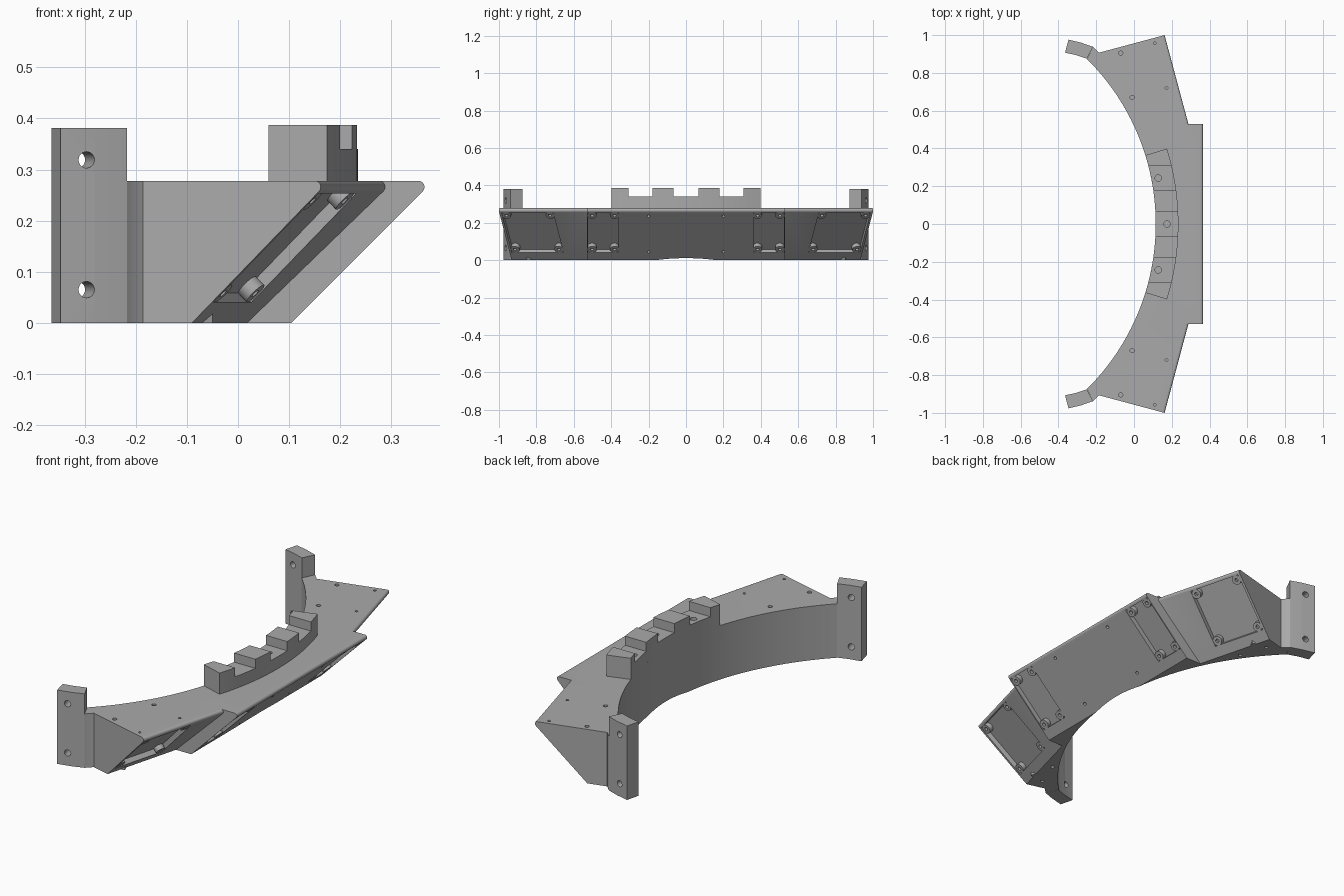
import bpy, bmesh, math
from mathutils import Vector

if "Cube" in bpy.data.objects:
    bpy.data.objects.remove(bpy.data.objects["Cube"])

grey = bpy.data.materials.new("plain_grey")
grey.use_nodes = True
COLOUR = (0.4, 0.4, 0.4, 1)
grey.diffuse_color = COLOUR
grey.node_tree.nodes["Principled BSDF"].inputs["Base Color"].default_value = COLOUR

TOP = 0.278                    # height of the deck
CENTRE = Vector((-1.115, 0, 0))  # axis of the inner curve
R_IN, R_OUT = 1.23, 1.35
SLOPE = 0.261                  # run of the sloped front
UP = Vector((0, 0, 1))


def prism(bm, points, vec):
    """Closed prism: polygon swept along a vector."""
    a = [bm.verts.new(p) for p in points]
    b = [bm.verts.new(Vector(p) + Vector(vec)) for p in points]
    faces = [bm.faces.new(a), bm.faces.new(b[::-1])]
    for i in range(len(a)):
        j = (i + 1) % len(a)
        faces.append(bm.faces.new((a[j], a[i], b[i], b[j])))
    bmesh.ops.recalc_face_normals(bm, faces=faces)


def rod(bm, start, vec, radius, sides=24):
    """Closed cylinder from a start point along a vector."""
    vec = Vector(vec)
    p = vec.orthogonal().normalized()
    q = vec.normalized().cross(p)
    angles = [math.tau * i / sides for i in range(sides)]
    prism(bm, [Vector(start) + radius * (p * math.cos(t) + q * math.sin(t))
               for t in angles], vec)


def make(name, bm):
    mesh = bpy.data.meshes.new(name)
    bm.to_mesh(mesh)
    bm.free()
    obj = bpy.data.objects.new(name, mesh)
    bpy.context.collection.objects.link(obj)
    mesh.materials.append(grey)
    return obj


def activate(obj):
    bpy.ops.object.select_all(action='DESELECT')
    obj.select_set(True)
    bpy.context.view_layer.objects.active = obj


def combine(obj, bm, operation='DIFFERENCE'):
    tool = make("cutter", bm)
    tool.hide_render = True
    mod = obj.modifiers.new("combine", 'BOOLEAN')
    mod.operation, mod.object, mod.solver = operation, tool, 'EXACT'
    activate(obj)
    bpy.ops.object.modifier_apply(modifier=mod.name)
    bpy.data.objects.remove(tool)


def finish(obj):
    activate(obj)
    bpy.ops.object.shade_smooth_by_angle(angle=math.radians(30))


class Panel:
    """Sloped block: corner at the tip, edge direction and outward direction."""

    def __init__(self, corner, along, out):
        self.corner = Vector(corner)
        self.along = Vector(along).normalized()
        self.out = Vector(out).normalized()
        self.normal = (self.out - UP).normalized()

    def at(self, u, o, z):
        return self.corner + self.along * u + self.out * o + UP * z

    def on_slope(self, u, z, lift=0):
        return self.at(u, z - SLOPE, z) + self.normal * lift

    def block(self, bm, length, depth):
        r = 0.012
        section = [(-SLOPE, 0), (-depth, 0), (-depth, TOP)]
        for i in range(9):
            t = math.radians(90 - 135 * i / 8)
            section.append((-r + r * math.cos(t), TOP - r + r * math.sin(t)))
        prism(bm, [self.at(0, o, z) for o, z in section], self.along * length)

    def pocket(self, recess, bosses, holes, u0, u1, z0=0.04, z1=0.253):
        corners = ((u0, z0), (u1, z0), (u1, z1), (u0, z1))
        prism(recess, [self.on_slope(u, z, 0.02) for u, z in corners],
              self.normal * -0.046)
        for u in (u0 + 0.022, u1 - 0.022):
            for z in (z0 + 0.016, z1 - 0.016):
                rod(bosses, self.on_slope(u, z, -0.029), self.normal * 0.027, 0.024)
                rod(holes, self.on_slope(u, z, -0.018), self.normal * 0.04, 0.009, 16)


# Main body: centre block and two angled wings
tilt = math.radians(15)
centre = Panel((0.365, 0.53, 0), (0, -1, 0), (1, 0, 0))
wings = [Panel((0.162, s, 0), (math.sin(tilt), -s * math.cos(tilt), 0),
               (math.cos(tilt), s * math.sin(tilt), 0)) for s in (1, -1)]

bm = bmesh.new()
centre.block(bm, 1.06, 0.55)
body = make("curved_body", bm)
for s, wing in zip((1, -1), wings):
    bm = bmesh.new()
    wing.block(bm, 0.62, 0.36)
    combine(body, bm, 'UNION')
    bm = bmesh.new()
    root = ((-0.25, 0.87), (-0.217, 0.938), (-0.186, 0.906), (-0.05, 0.85), (-0.1, 0.7))
    prism(bm, [(x, s * y, 0) for x, y in root], UP * TOP)
    combine(body, bm, 'UNION')

# Inner curve
bm = bmesh.new()
rod(bm, CENTRE - UP * 0.1, UP * 0.6, R_IN, 256)
combine(body, bm)

# Pockets, screw bosses and holes
recess, bosses, holes = bmesh.new(), bmesh.new(), bmesh.new()
for wing in wings:
    wing.pocket(recess, bosses, holes, 0.012, 0.298)
for u0 in (0.006, 0.89):
    centre.pocket(recess, bosses, holes, u0, u0 + 0.164)
for u in (0.33, 0.73):
    for z in (0.045, 0.235):
        rod(holes, centre.on_slope(u, z, -0.02), centre.normal * 0.04, 0.008, 16)
for s in (1, -1):
    for x, y, r in ((-0.07, 0.905, 0.011), (-0.01, 0.67, 0.011),
                    (0.11, 0.957, 0.007), (0.172, 0.72, 0.007)):
        rod(holes, (x, s * y, TOP - 0.015), UP * 0.04, r, 16)
    for x, y in ((-0.08, 0.72), (-0.13, 0.86)):
        rod(holes, (x, s * y, -0.02), UP * 0.04, 0.009, 16)
combine(body, recess)
combine(body, bosses, 'UNION')
combine(body, holes)
finish(body)

# End brackets with cross holes
for s, side in ((1, "left"), (-1, "right")):
    bm = bmesh.new()
    outline = ((-0.365, 0.907), (-0.305, 0.894), (-0.249, 0.875),
               (-0.217, 0.938), (-0.28, 0.96), (-0.347, 0.976))
    prism(bm, [(x, s * y, 0) for x, y in outline], UP * 0.381)
    bracket = make(side + "_bracket", bm)
    bm = bmesh.new()
    for z in (0.065, 0.319):
        rod(bm, (-0.332, s * 0.832, z), (0.052, s * 0.193, 0), 0.016)
    combine(bracket, bm)
    finish(bracket)

# Notched rim on the deck
half = math.radians(17.2)
steps = 32
sweep = [half * (2 * i / steps - 1) for i in range(steps + 1)]
arc = [(R_OUT, t) for t in sweep] + [(R_IN, t) for t in reversed(sweep)]
bm = bmesh.new()
prism(bm, [CENTRE + Vector((r * math.cos(t), r * math.sin(t), TOP)) for r, t in arc],
      UP * 0.109)
rim = make("notched_rim", bm)
slots, holes = bmesh.new(), bmesh.new()
for y0, y1, x in ((-0.308, -0.178, 0.128), (-0.067, 0.067, 0.175), (0.178, 0.308, 0.128)):
    prism(slots, [(0, y0, 0.34), (0.4, y0, 0.34), (0.4, y1, 0.34), (0, y1, 0.34)], UP * 0.2)
    rod(holes, (x, (y0 + y1) / 2, 0.29), UP * 0.1, 0.017)
combine(rim, slots)
combine(rim, holes)
finish(rim)
